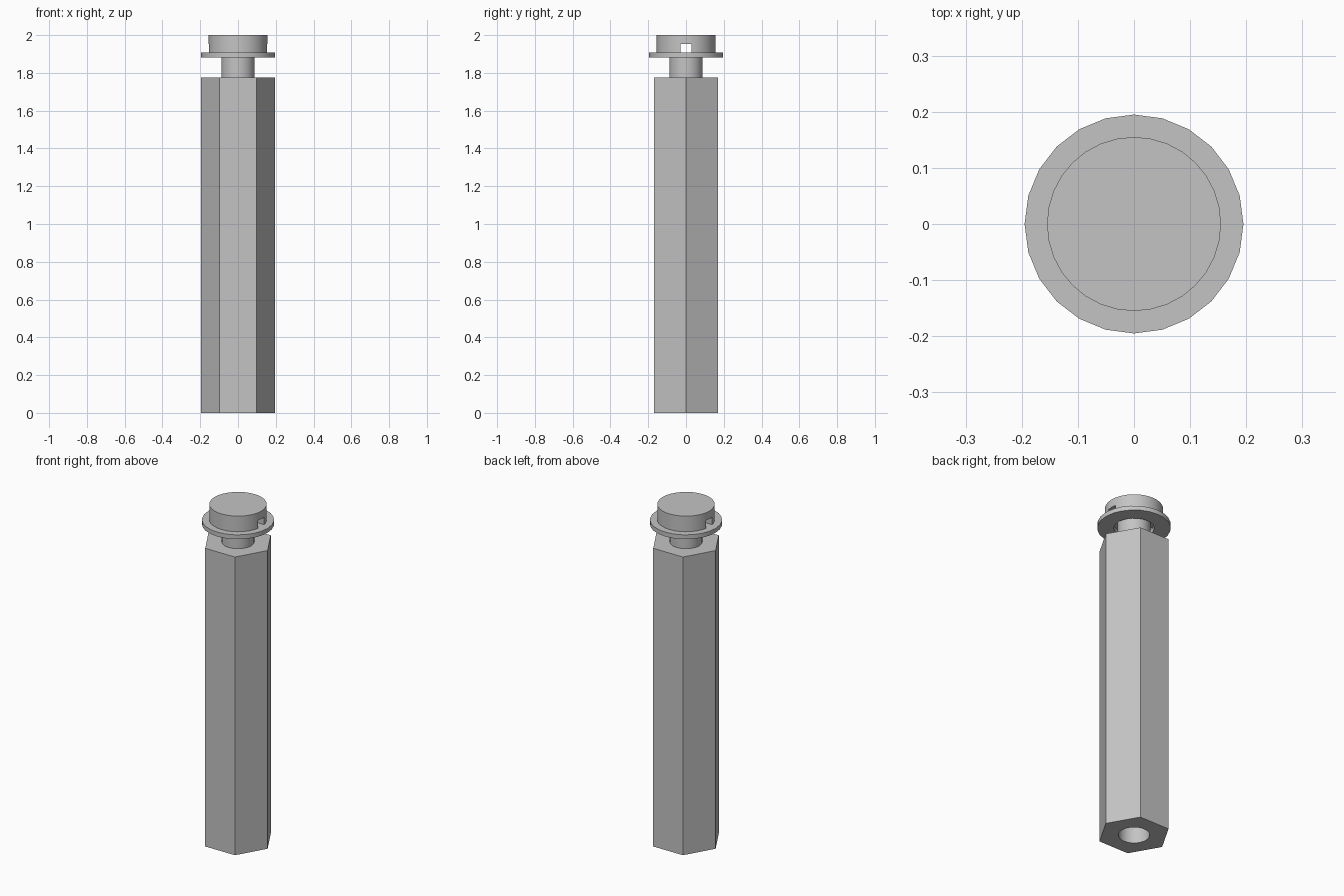
import bpy
import math

cube = bpy.data.objects.get("Cube")
if cube:
    bpy.data.objects.remove(cube, do_unlink=True)

# Single bare-metal colour
metal = bpy.data.materials.new("plain grey metal")
metal.use_nodes = True
GREY = (0.55, 0.55, 0.55, 1)
metal.diffuse_color = GREY
metal.node_tree.nodes["Principled BSDF"].inputs["Base Color"].default_value = GREY


def cylinder(name, radius, bottom, top, sides, turn=0):
    """Upright prism between two heights, with a corner on +x when turn is 0."""
    bpy.ops.mesh.primitive_cylinder_add(
        vertices=sides, radius=radius, depth=top - bottom,
        location=(0, 0, (bottom + top) / 2), rotation=(0, 0, turn))
    obj = bpy.context.object
    obj.name = name
    obj.data.materials.append(metal)
    bpy.ops.object.transform_apply(location=True, rotation=True, scale=True)
    return obj


def cut(target, cutter):
    """Subtract the cutter from the target, then discard it."""
    cutter.hide_render = True
    mod = target.modifiers.new("cut", "BOOLEAN")
    mod.operation = "DIFFERENCE"
    mod.solver = "EXACT"
    mod.object = cutter
    bpy.ops.object.select_all(action="DESELECT")
    target.select_set(True)
    bpy.context.view_layer.objects.active = target
    bpy.ops.object.modifier_apply(modifier=mod.name)
    bpy.data.objects.remove(cutter, do_unlink=True)


def smooth(obj):
    bpy.ops.object.select_all(action="DESELECT")
    obj.select_set(True)
    bpy.context.view_layer.objects.active = obj
    bpy.ops.object.shade_smooth_by_angle(angle=math.radians(30))


HEX_TOP, WASHER_BOTTOM, WASHER_TOP = 1.775, 1.881, 1.907

# Hexagonal spacer with a round bore opening at the bottom
spacer = cylinder("hex_spacer", 0.195, 0, HEX_TOP, 6, math.radians(30))
xs = [v.co.x for v in spacer.data.vertices]
if max(xs) < 0.19:  # keep corners on the x axis
    spacer.rotation_euler.z = math.radians(30)
    bpy.ops.object.transform_apply(rotation=True)
cut(spacer, cylinder("bore_cutter", 0.083, -0.1, 1.5, 32))

# Screw shank between the spacer and the head
shank = cylinder("screw_shank", 0.088, HEX_TOP - 0.02, WASHER_TOP, 32)

# Flat washer, looser than the shank
washer = cylinder("washer", 0.195, WASHER_BOTTOM, WASHER_TOP, 24)
cut(washer, cylinder("washer_cutter", 0.107, 1.8, 1.95, 24))

# Screw head with a slot running across its underside
head = cylinder("screw_head", 0.155, WASHER_TOP, 2.0, 32)
bpy.ops.mesh.primitive_cube_add(size=1, location=(0, 0, 1.925))
slot = bpy.context.object
slot.name = "slot_cutter"
slot.scale = (0.6, 0.056, 0.056)
slot.data.materials.append(metal)
bpy.ops.object.transform_apply(location=True, rotation=True, scale=True)
cut(head, slot)

for part in (spacer, shank, washer, head):
    smooth(part)
